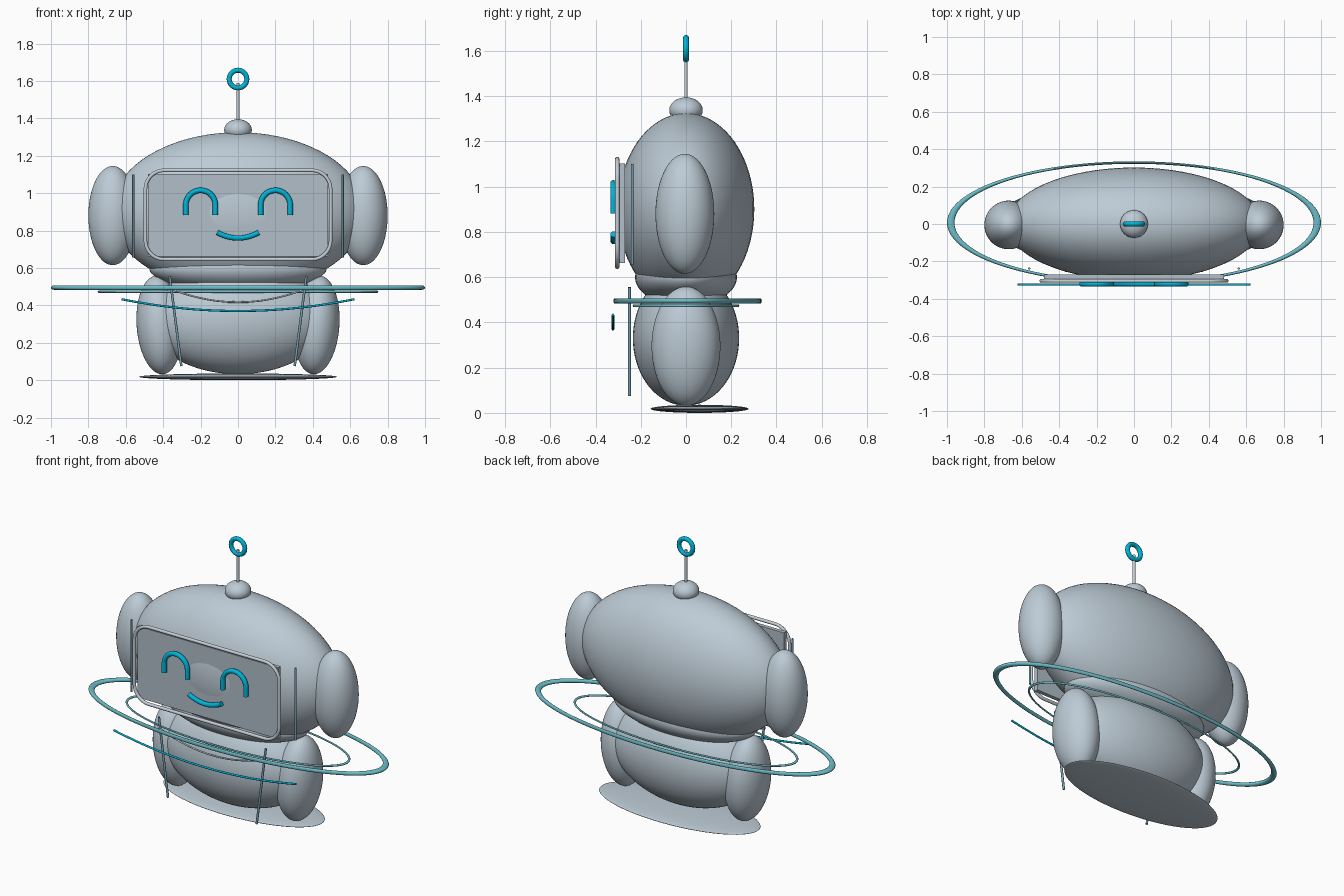
import bpy
from math import sin, cos, pi, radians
from mathutils import Vector

cube = bpy.data.objects.get("Cube")
if cube:
    bpy.data.objects.remove(cube, do_unlink=True)


def material(name, color):
    mat = bpy.data.materials.new(name)
    mat.use_nodes = True
    mat.diffuse_color = (*color, 1)
    bsdf = next(n for n in mat.node_tree.nodes if n.type == "BSDF_PRINCIPLED")
    bsdf.inputs["Base Color"].default_value = (*color, 1)
    return mat


shell = material("pale blue grey", (0.51, 0.60, 0.67))
glass = material("screen grey", (0.44, 0.52, 0.59))
trim = material("light trim grey", (0.56, 0.62, 0.67))
cyan = material("bright cyan", (0.0, 0.456, 0.687))
teal = material("soft teal", (0.15, 0.51, 0.58))
steel = material("steel blue", (0.19, 0.35, 0.44))


def finish(name, mat):
    obj = bpy.context.object
    obj.name = name
    obj.data.materials.clear()
    obj.data.materials.append(mat)
    bpy.ops.object.shade_smooth_by_angle(angle=radians(40))
    return obj


def ellipsoid(name, center, radii, mat, tilt=0):
    bpy.ops.mesh.primitive_uv_sphere_add(
        segments=64, ring_count=40, location=center, rotation=(0, tilt, 0))
    bpy.context.object.scale = radii
    return finish(name, mat)


def ring(name, center, major, minor, scale, mat, rotation=(0, 0, 0)):
    bpy.ops.mesh.primitive_torus_add(
        major_segments=96, minor_segments=14, major_radius=major,
        minor_radius=minor, location=center, rotation=rotation)
    bpy.context.object.scale = scale
    return finish(name, mat)


def tube(name, points, radius, mat, closed=False):
    curve = bpy.data.curves.new(name, "CURVE")
    curve.dimensions = "3D"
    curve.bevel_depth = radius
    curve.bevel_resolution = 3
    curve.use_fill_caps = True
    spline = curve.splines.new("POLY")
    spline.points.add(len(points) - 1)
    for p, co in zip(spline.points, points):
        p.co = (*co, 1)
    spline.use_cyclic_u = closed
    obj = bpy.data.objects.new(name, curve)
    bpy.context.collection.objects.link(obj)
    bpy.ops.object.select_all(action="DESELECT")
    obj.select_set(True)
    bpy.context.view_layer.objects.active = obj
    bpy.ops.object.convert(target="MESH")
    return finish(name, mat)


def sag(half_width, y, z_mid, z_end, steps=32):
    """Upward-opening parabola in a plane facing the front."""
    ts = [2 * i / steps - 1 for i in range(steps + 1)]
    return [Vector((half_width * t, y, z_mid + (z_end - z_mid) * t * t)) for t in ts]


def rounded_rect(hx, hz, r, y, z, steps=10):
    pts = []
    for k, (sx, sz) in enumerate(((1, 1), (-1, 1), (-1, -1), (1, -1))):
        for i in range(steps + 1):
            a = (k + i / steps) * pi / 2
            pts.append((sx * (hx - r) + r * cos(a), y, z + sz * (hz - r) + r * sin(a)))
    return pts


# Head, neck, body
ellipsoid("head", (0, 0, 0.9), (0.68, 0.302, 0.425), shell)
ellipsoid("neck", (0, 0, 0.6), (0.475, 0.225, 0.13), shell)
ellipsoid("body", (0, 0, 0.33), (0.48, 0.235, 0.298), shell)
ellipsoid("base_disc", (0, 0.06, 0.018), (0.53, 0.217, 0.018), shell)

# Antenna
ellipsoid("antenna_base", (0, 0, 1.338), (0.074, 0.074, 0.057), shell)
tube("antenna_rod", [(0, 0, 1.36), (0, 0, 1.59)], 0.008, trim)
ring("antenna_ring", (0, 0, 1.61), 0.047, 0.0135, (1, 1, 1), cyan, (pi / 2, 0, 0))

# Face screen and its frame
bpy.ops.mesh.primitive_cube_add(size=1, location=(0, -0.282, 0.882))
bpy.context.object.scale = (0.96, 0.024, 0.44)
finish("screen", glass)
tube("screen_frame", rounded_rect(0.495, 0.238, 0.1, -0.304, 0.884), 0.01, trim, True)
tube("mouth", sag(0.112, -0.32, 0.76, 0.79), 0.0145, cyan)

# Paired parts
for side, s in (("left", 1), ("right", -1)):
    ellipsoid(side + "_ear", (s * 0.67, -0.005, 0.88), (0.13, 0.13, 0.265), shell)
    ellipsoid(side + "_arm", (s * 0.42, 0, 0.295), (0.122, 0.152, 0.264), shell,
              s * radians(4))
    arch = [(s * 0.2 + 0.079 * cos(a), -0.321, 0.936 + 0.079 * sin(a))
            for a in [pi * i / 24 for i in range(25)]]
    arch = [(s * 0.2 + 0.079, -0.321, 0.882)] + arch + [(s * 0.2 - 0.079, -0.321, 0.882)]
    tube(side + "_eye", arch, 0.0145, cyan)
    tube(side + "_head_rod", [(s * 0.56, -0.238, 0.655), (s * 0.56, -0.238, 1.1)],
         0.006, steel)
    tube(side + "_body_rod", [(s * 0.365, -0.25, 0.555), (s * 0.303, -0.25, 0.075)],
         0.007, steel)

# Orbit rings and hanging arcs
ring("outer_orbit", (0, 0.007, 0.495), 0.98, 0.02, (1, 0.328, 0.6), teal)
ring("inner_orbit", (0, 0, 0.473), 0.742, 0.008, (1, 0.314, 0.75), teal)
tube("front_arc", sag(0.622, -0.323, 0.37, 0.433), 0.006, cyan)
tube("collar_arc", sag(0.365, -0.252, 0.417, 0.49), 0.005, trim)
